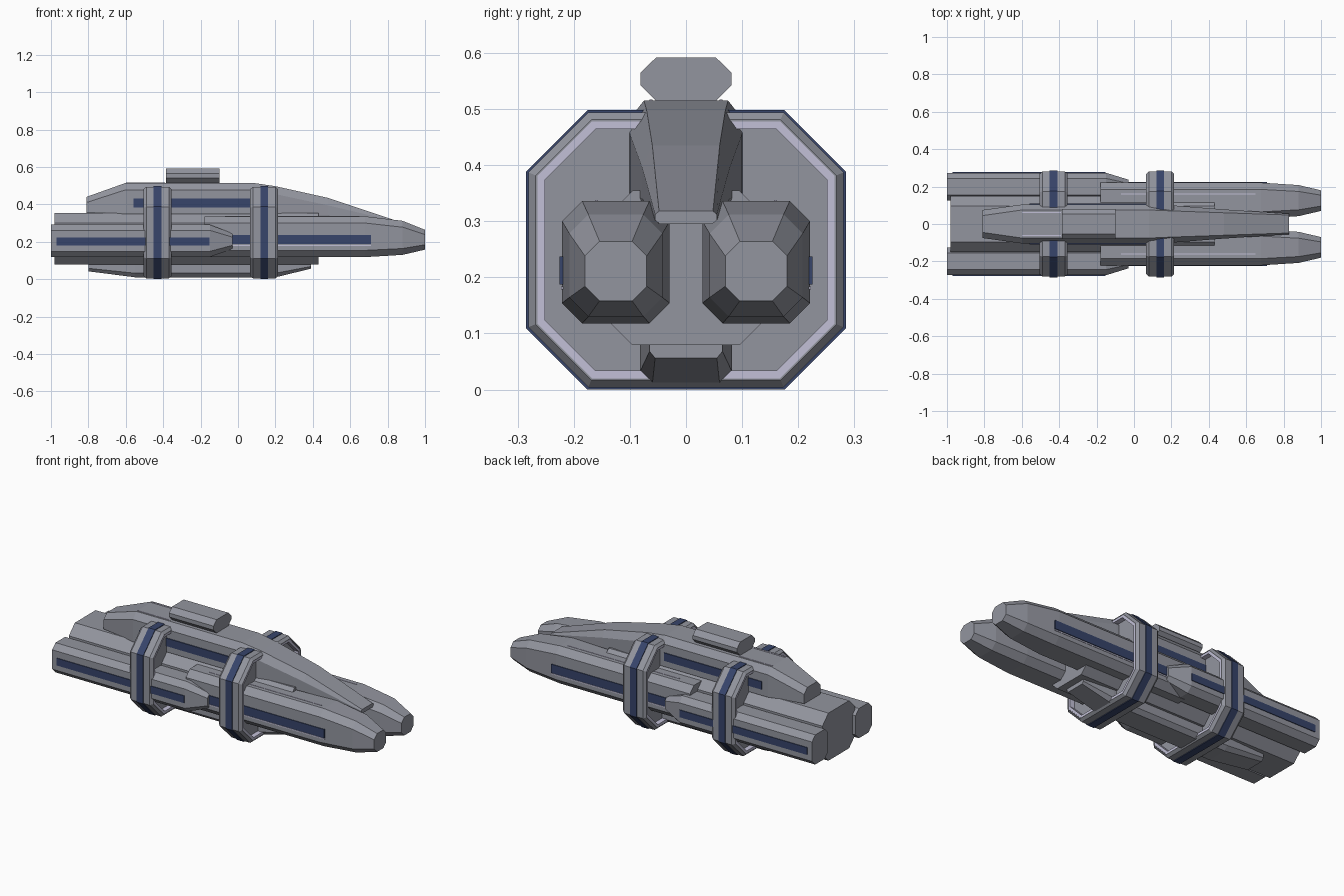
import bpy, bmesh

if "Cube" in bpy.data.objects:
    bpy.data.objects.remove(bpy.data.objects["Cube"])


def material(name, rgb):
    m = bpy.data.materials.new(name)
    m.diffuse_color = (*rgb, 1)
    m.use_nodes = True
    m.node_tree.nodes["Principled BSDF"].inputs["Base Color"].default_value = m.diffuse_color
    return m


GREY = material("hull_grey", (0.29, 0.30, 0.345))
NAVY = material("navy_stripe", (0.038, 0.058, 0.145))
PALE = material("pale_lavender", (0.54, 0.53, 0.68))


def finish(name, bm, mat):
    bmesh.ops.recalc_face_normals(bm, faces=bm.faces)
    me = bpy.data.meshes.new(name)
    bm.to_mesh(me)
    bm.free()
    me.materials.append(mat)
    ob = bpy.data.objects.new(name, me)
    bpy.context.collection.objects.link(ob)
    return ob


def loft(name, sections, mat, closed=False):
    """Skin a row of equal-length cross-sections, capped or closed in a loop."""
    bm = bmesh.new()
    rings = [[bm.verts.new(p) for p in s] for s in sections]
    n = len(rings[0])
    pairs = list(zip(rings, rings[1:]))
    if closed:
        pairs.append((rings[-1], rings[0]))
    else:
        bm.faces.new(rings[0])
        bm.faces.new(rings[-1])
    for a, b in pairs:
        for i in range(n):
            j = (i + 1) % n
            bm.faces.new((a[i], a[j], b[j], b[i]))
    return finish(name, bm, mat)


def octagon(x, cy, cz, hy, hz, c):
    half = [(hy - c, hz), (hy, hz - c), (hy, c - hz), (hy - c, -hz)]
    pts = half + [(-y, z) for y, z in reversed(half)]
    return [(x, cy + y, cz + z) for y, z in pts]


def mirrored(x, half):
    """Cross-section from its right half, listed top to bottom."""
    pts = half + [(-y, z) for y, z in reversed(half)]
    return [(x, y, z) for y, z in pts]


def plate(name, x0, x1, y0, y1, z0, z1, mat):
    return loft(name, [[(x, y0, z0), (x, y1, z0), (x, y1, z1), (x, y0, z1)]
                       for x in (x0, x1)], mat)


# Central hull
loft("central_hull", [octagon(x, 0, 0.217, 0.15, 0.138, 0.055)
                      for x in (-0.98, 0.43)], GREY)

# Upper spine: x, top half width, top z, side half width, side top z, side low z, base z
spine = [(-0.81, 0.045, 0.44, 0.075, 0.41, 0.36, 0.335),
         (-0.60, 0.075, 0.515, 0.104, 0.478, 0.35, 0.32),
         (0.08, 0.075, 0.515, 0.104, 0.478, 0.35, 0.32),
         (0.20, 0.070, 0.497, 0.100, 0.455, 0.35, 0.31),
         (0.48, 0.060, 0.435, 0.078, 0.395, 0.34, 0.305),
         (0.83, 0.048, 0.318, 0.055, 0.312, 0.302, 0.295)]
loft("upper_spine", [mirrored(x, [(wt, zt), (ws, zs), (ws, zl), (ws * 0.85, zb)])
                     for x, wt, zt, ws, zs, zl, zb in spine], GREY)

# Dorsal pod
loft("dorsal_pod", [mirrored(x, [(0.053, 0.592), (0.081, 0.565), (0.081, 0.542), (0.052, 0.513)])
                    for x in (-0.385, -0.1)], GREY)

# Keel: x, half width, side low z, base half width, base z
keel = [(-0.80, 0.070, 0.058, 0.055, 0.042), (-0.55, 0.082, 0.032, 0.060, 0.010),
        (0.20, 0.082, 0.032, 0.060, 0.010), (0.39, 0.065, 0.068, 0.055, 0.056)]
loft("keel", [mirrored(x, [(w, 0.09), (w, zl), (wb, zb)])
              for x, w, zl, wb, zb in keel], GREY)

# Octagonal rings with pale liner, bulkhead and navy band
for label, cx in (("rear", -0.43), ("front", 0.14)):
    def hoop(part, profile, mat, closed=True):
        loft(label + part, [octagon(cx + dx, 0, 0.249, 0.281 - d, 0.245 - d, 0.107 - d * 0.586)
                            for dx, d in profile], mat, closed)
    hoop("_ring", [(-0.075, 0.013), (-0.06, 0), (0.06, 0), (0.075, 0.013),
                   (0.075, 0.016), (-0.075, 0.016)], GREY)
    hoop("_ring_liner", [(-0.073, 0.012), (0.073, 0.012), (0.073, 0.03), (-0.073, 0.03)], PALE)
    hoop("_bulkhead", [(-0.045, 0.025), (0.045, 0.025)], GREY, False)
    hoop("_ring_band", [(-0.021, -0.004), (0.021, -0.004), (0.021, 0.004), (-0.021, 0.004)], NAVY)

# Paired parts on both sides
for side, s in (("left", -1), ("right", 1)):
    # Long forward nacelle
    loft(side + "_nacelle", [octagon(x, s * 0.125, cz, hy, hz, c) for x, cz, hy, hz, c in (
        (-0.18, 0.227, 0.096, 0.109, 0.036), (0.68, 0.227, 0.096, 0.109, 0.036),
        (0.88, 0.221, 0.083, 0.091, 0.034), (1.0, 0.211, 0.055, 0.053, 0.026))], GREY)
    # Rear outer engine pod
    loft(side + "_engine_pod", [octagon(x, s * cy, cz, hy, hz, c) for x, cy, cz, hy, hz, c in (
        (-1.0, 0.2, 0.205, 0.074, 0.086, 0.03), (-0.15, 0.2, 0.205, 0.074, 0.086, 0.03),
        (-0.03, 0.195, 0.203, 0.042, 0.042, 0.02))], GREY)
    # Navy side stripes
    plate(side + "_nacelle_stripe", -0.05, 0.71, s * 0.219, s * 0.225, 0.187, 0.237, NAVY)
    plate(side + "_engine_stripe", -0.97, -0.152, s * 0.272, s * 0.278, 0.18, 0.222, NAVY)
    plate(side + "_spine_stripe", -0.56, 0.065, s * 0.102, s * 0.109, 0.384, 0.43, NAVY)
    # Thin pale trim lines
    plate(side + "_nacelle_side_trim", -0.05, 0.71, s * 0.219, s * 0.223, 0.178, 0.184, PALE)
    plate(side + "_nacelle_top_trim", -0.07, 0.65, s * 0.157, s * 0.162, 0.333, 0.338, PALE)
    plate(side + "_spine_top_trim", -0.6, -0.39, s * 0.06, s * 0.065, 0.513, 0.517, PALE)
